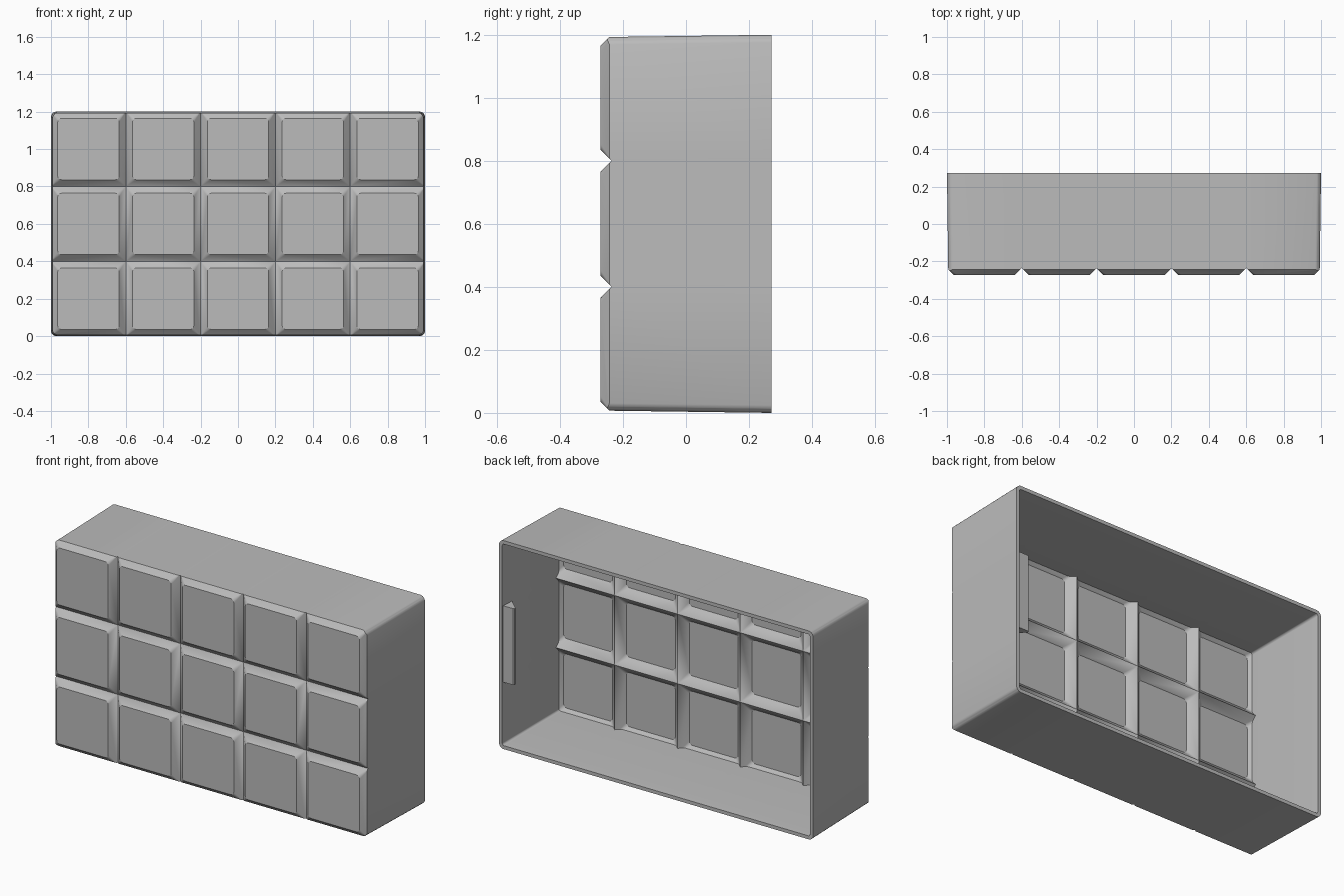
import bpy, bmesh, math
from mathutils import Vector

cube = bpy.data.objects.get("Cube")
if cube:
    bpy.data.objects.remove(cube, do_unlink=True)

FRONT, BACK = -0.272, 0.272
HALF_X, HALF_Z, PITCH = 1.0, 0.6, 0.4
BEVEL, WALL = 0.036, 0.02

grey = bpy.data.materials.new("light_grey")
grey.use_nodes = True
grey.diffuse_color = (0.5, 0.5, 0.5, 1)
grey.node_tree.nodes["Principled BSDF"].inputs["Base Color"].default_value = (0.5, 0.5, 0.5, 1)


def add_tile(bm, cx, cz, flat_half, y_flat, y_groove, r):
    """One pillow tile: a rounded flat with slopes down to its square border."""
    arcs, corners = [], []
    for q in range(4):
        mid = math.radians(45 + 90 * q)
        sx, sz = math.copysign(1, math.cos(mid)), math.copysign(1, math.sin(mid))
        corners.append(bm.verts.new((cx + sx * PITCH / 2, y_groove, cz + sz * PITCH / 2)))
        arc = []
        for k in range(5):
            a = math.radians(90 * q + 22.5 * k)
            arc.append(bm.verts.new((cx + sx * (flat_half - r) + r * math.cos(a), y_flat,
                                     cz + sz * (flat_half - r) + r * math.sin(a))))
        arcs.append(arc)
    bm.faces.new([v for arc in arcs for v in arc])
    for q in range(4):
        n = (q + 1) % 4
        for a, b in zip(arcs[q], arcs[q][1:]):
            bm.faces.new((a, corners[q], b))
        bm.faces.new((arcs[q][-1], corners[q], corners[n], arcs[n][0]))


def make_skin(flat_half, y_flat, y_groove, radius, rings):
    """Tiled front trimmed to a rounded outline, then drawn back through rings of (y, inset)."""
    bm = bmesh.new()
    for i in range(5):
        for j in range(3):
            add_tile(bm, (i - 2) * PITCH, (j + 0.5) * PITCH, flat_half, y_flat, y_groove, 0.02)
    bmesh.ops.remove_doubles(bm, verts=bm.verts[:], dist=0.0005)
    inset = rings[0][1]
    hx, hz = HALF_X - inset, HALF_Z - inset
    for k in range(16):
        a = math.radians(22.5 * k)
        c, s = math.cos(a), math.sin(a)
        point = Vector((math.copysign(hx - radius, c) + radius * c, 0,
                        HALF_Z + math.copysign(hz - radius, s) + radius * s))
        bmesh.ops.bisect_plane(bm, geom=bm.verts[:] + bm.edges[:] + bm.faces[:], dist=1e-5,
                               plane_co=point, plane_no=(c, 0, s), clear_outer=True)
    for y, step in rings[1:]:
        edges = [e for e in bm.edges if e.is_boundary]
        new = bmesh.ops.extrude_edge_only(bm, edges=edges)["geom"]
        fx, fz = (HALF_X - step) / (HALF_X - inset), (HALF_Z - step) / (HALF_Z - inset)
        for v in new:
            if isinstance(v, bmesh.types.BMVert):
                v.co = (v.co.x * fx, y, HALF_Z + (v.co.z - HALF_Z) * fz)
        inset = step
    mesh = bpy.data.meshes.new("skin")
    bm.to_mesh(mesh)
    bm.free()
    return mesh


def finish(name, bm):
    bmesh.ops.recalc_face_normals(bm, faces=bm.faces[:])
    mesh = bpy.data.meshes.new(name)
    bm.to_mesh(mesh)
    bm.free()
    mesh.materials.append(grey)
    obj = bpy.data.objects.new(name, mesh)
    bpy.context.collection.objects.link(obj)
    bpy.ops.object.select_all(action="DESELECT")
    obj.select_set(True)
    bpy.context.view_layer.objects.active = obj
    bpy.ops.object.shade_smooth_by_angle(angle=math.radians(25))
    return obj


# Hollow tiled cover: outer and inner skins of even thickness, joined at the open back
outer = make_skin(PITCH / 2 - BEVEL, FRONT, FRONT + BEVEL, 0.03,
                  [(0, 0.007), (BACK, 0)])
inner = make_skin(PITCH / 2 - BEVEL - WALL * 0.414, FRONT + WALL,
                  FRONT + BEVEL + WALL * 1.414, 0.012,
                  [(0, WALL + 0.007), (0.2, WALL + 0.005), (BACK, WALL)])
shell = bmesh.new()
for skin in (outer, inner):
    shell.from_mesh(skin)
    bpy.data.meshes.remove(skin)
rim = [e for e in shell.edges if e.is_boundary]
bmesh.ops.triangle_fill(shell, edges=rim, use_beauty=True, normal=(0, 1, 0))
finish("tiled_cover", shell)

# Wedge-shaped catch on the inside of the left wall
catch = bmesh.new()
profile = [(0.99, 0.264), (0.916, 0.264), (0.91, 0.258), (0.91, 0.25), (0.975, 0.19), (0.99, 0.19)]
face = catch.faces.new([catch.verts.new((x, y, 0.38)) for x, y in profile])
top = bmesh.ops.extrude_face_region(catch, geom=[face])["geom"]
bmesh.ops.translate(catch, vec=(0, 0, 0.44),
                    verts=[v for v in top if isinstance(v, bmesh.types.BMVert)])
finish("inner_catch", catch)
